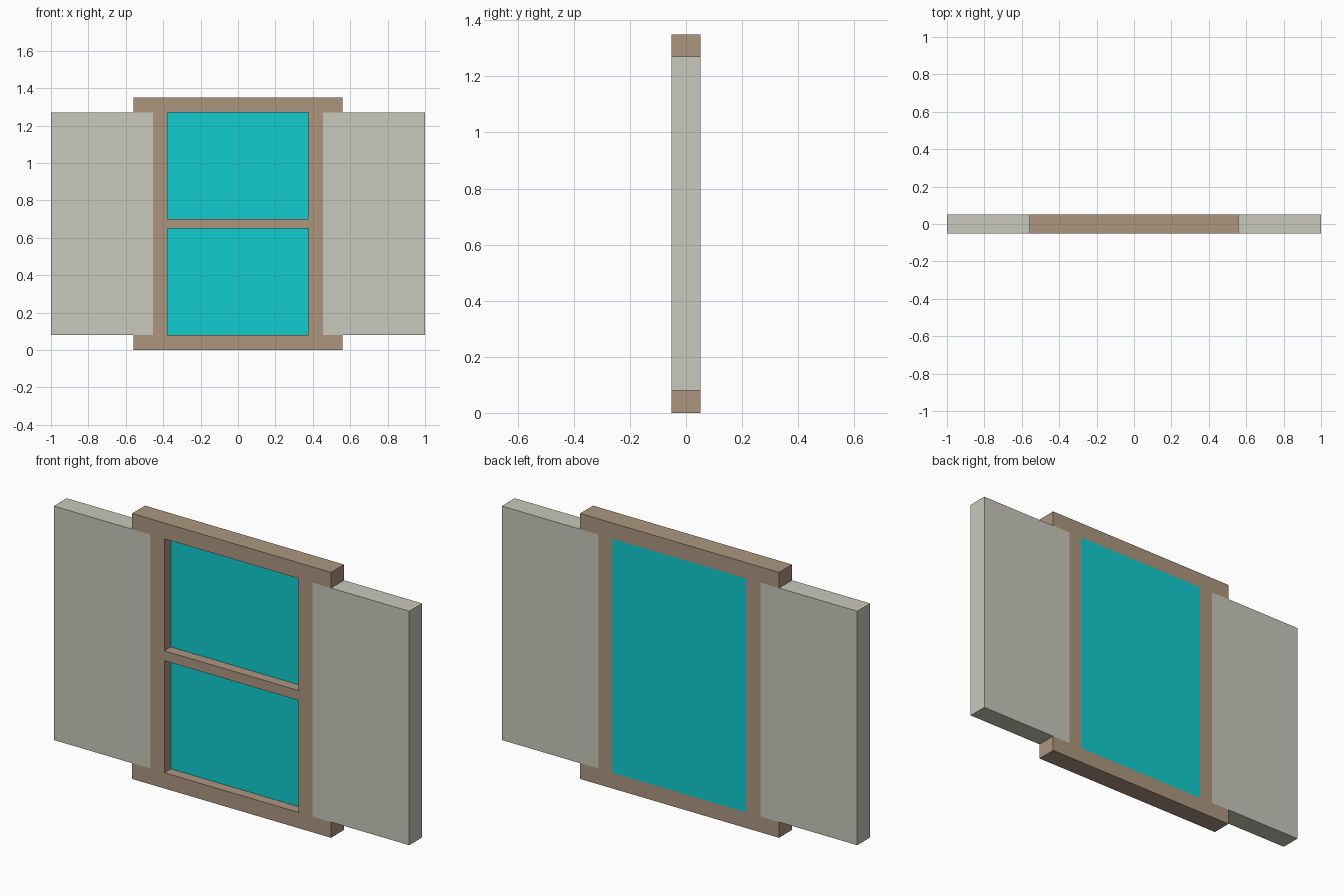
import bpy
import bmesh
from mathutils import Matrix, Vector

cube = bpy.data.objects.get("Cube")
if cube:
    bpy.data.objects.remove(cube, do_unlink=True)


def material(name, rgb):
    mat = bpy.data.materials.new(name)
    mat.use_nodes = True
    mat.diffuse_color = (*rgb, 1)
    mat.node_tree.nodes["Principled BSDF"].inputs["Base Color"].default_value = (*rgb, 1)
    return mat


wood = material("tan wood", (0.413, 0.305, 0.212))
paint = material("pale grey paint", (0.578, 0.578, 0.503))
cyan = material("cyan glass", (0.005, 0.597, 0.610))


def box(name, x, y, z, mat):
    """Flat-faced box from (min, max) ranges on each axis."""
    low, high = (Vector(corner) for corner in zip(x, y, z))
    bm = bmesh.new()
    place = Matrix.Translation((low + high) / 2) @ Matrix.Diagonal((*(high - low), 1))
    bmesh.ops.create_cube(bm, size=1, matrix=place)
    mesh = bpy.data.meshes.new(name)
    bm.to_mesh(mesh)
    bm.free()
    mesh.materials.append(mat)
    obj = bpy.data.objects.new(name, mesh)
    bpy.context.collection.objects.link(obj)
    return obj


HEIGHT = 1.35
DEPTH = 0.052          # half thickness
RAIL_HALF = 0.56       # half width of the top and bottom rails
OPENING = 0.378        # half width of the glazed opening
SHUTTER_IN = 0.455     # inner edge of each shutter
SILL, HEAD = 0.08, 1.27
full = (-DEPTH, DEPTH)

# Frame rails
box("bottom_rail", (-RAIL_HALF, RAIL_HALF), full, (0, SILL), wood)
box("top_rail", (-RAIL_HALF, RAIL_HALF), full, (HEAD, HEIGHT), wood)

# Stiles and shutters on both sides
for side, sign in (("left", 1), ("right", -1)):
    stile = sorted((sign * OPENING, sign * SHUTTER_IN))
    shutter = sorted((sign * SHUTTER_IN, sign))
    box(side + "_stile", stile, full, (SILL, HEAD), wood)
    box(side + "_shutter", shutter, full, (SILL, HEAD), paint)

# Glass set back in the front and flush at the rear, with a crossbar before it
box("glass_pane", (-OPENING, OPENING), (0, DEPTH), (SILL, HEAD), cyan)
box("crossbar", (-OPENING, OPENING), (-DEPTH, 0), (0.65, 0.70), wood)
